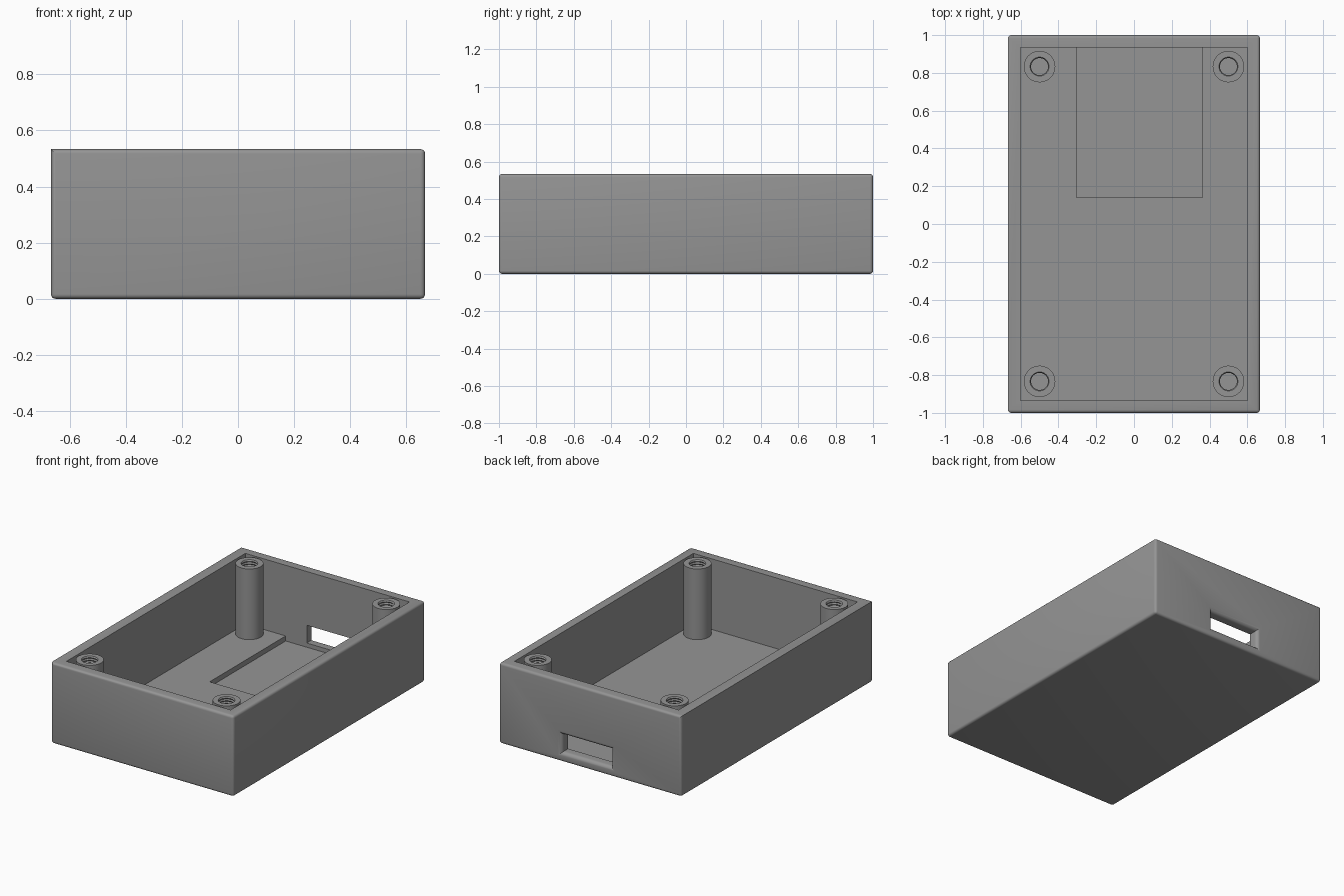
import bpy, bmesh, math

if "Cube" in bpy.data.objects:
    bpy.data.objects.remove(bpy.data.objects["Cube"], do_unlink=True)

HALF_X, HALF_Y, HEIGHT = 0.6667, 1.0, 0.5333
WALL = 0.0667
FILLET = 0.0167

grey = bpy.data.materials.new("plain grey")
grey.use_nodes = True
COLOUR = (0.3, 0.3, 0.3, 1)
grey.diffuse_color = COLOUR
grey.node_tree.nodes["Principled BSDF"].inputs["Base Color"].default_value = COLOUR


def make_object(name, bm):
    bmesh.ops.recalc_face_normals(bm, faces=bm.faces)
    mesh = bpy.data.meshes.new(name)
    bm.to_mesh(mesh)
    bm.free()
    mesh.materials.append(grey)
    obj = bpy.data.objects.new(name, mesh)
    bpy.context.collection.objects.link(obj)
    return obj


def loft(rings):
    """Skin a stack of equal-length closed rings and cap both ends."""
    bm = bmesh.new()
    loops = [[bm.verts.new(p) for p in ring] for ring in rings]
    n = len(loops[0])
    for a, b in zip(loops, loops[1:]):
        for i in range(n):
            j = (i + 1) % n
            bm.faces.new((a[i], a[j], b[j], b[i]))
    bm.faces.new(loops[0])
    bm.faces.new(loops[-1])
    return bm


def box(x0, x1, y0, y1, z0, z1):
    return loft([[(x0, y0, z), (x1, y0, z), (x1, y1, z), (x0, y1, z)]
                 for z in (z0, z1)])


def activate(obj):
    bpy.ops.object.select_all(action="DESELECT")
    obj.select_set(True)
    bpy.context.view_layer.objects.active = obj


def cut(target, cutter):
    cutter.hide_render = True
    mod = target.modifiers.new("cut", "BOOLEAN")
    mod.operation = "DIFFERENCE"
    mod.solver = "EXACT"
    mod.object = cutter
    activate(target)
    bpy.ops.object.modifier_apply(modifier=mod.name)
    bpy.data.objects.remove(cutter, do_unlink=True)


# Outer shell: every edge rounded except the top edge on the -x side
bm = box(-HALF_X, HALF_X, -HALF_Y, HALF_Y, 0, HEIGHT)


def is_sharp(edge):
    return all(v.co.x < 0 and v.co.z > 0.1 for v in edge.verts)


bmesh.ops.bevel(bm, geom=[e for e in bm.edges if not is_sharp(e)],
                offset=FILLET, segments=5, profile=0.5, affect="EDGES")
case = make_object("enclosure_case", bm)

# Main cavity and the shallow floor recess
inner_x, inner_y = HALF_X - WALL, HALF_Y - WALL
cut(case, make_object("cavity_cutter",
                      box(-inner_x, inner_x, -inner_y, inner_y, WALL, 1)))
cut(case, make_object("recess_cutter",
                      box(-0.305, 0.362, 0.14, inner_y, 0.0333, 0.3)))

# Port opening through the back wall, flaring outward with a rounded lip
X0, X1, Z0, Z1, LIP = -0.151, 0.208, 0.061, 0.178, 0.026
stations = [(0.85, 0)]
for i in range(7):
    a = math.pi / 2 * i / 6
    stations.append((HALF_Y - LIP + LIP * math.sin(a), LIP * (1 - math.cos(a))))
stations.append((HALF_Y + 0.05, LIP))
cut(case, make_object("port_cutter", loft(
    [[(X0 - g, y, Z0 - g), (X1 + g, y, Z0 - g), (X1 + g, y, Z1 + g), (X0 - g, y, Z1 + g)]
     for y, g in stations])))
activate(case)
bpy.ops.object.shade_smooth_by_angle(angle=math.radians(30))

# Screw posts: turned cylinders with a ridged blind bore
POST_R, BORE_R, RIDGE_R, PITCH, SIDES = 0.0833, 0.05, 0.045, 0.0167, 48
profile = [(POST_R, WALL - 0.01), (POST_R, HEIGHT), (BORE_R, HEIGHT)]
z = HEIGHT - PITCH / 2
while z > 0.12:
    profile += [(RIDGE_R, z), (BORE_R, z - PITCH / 2)]
    z -= PITCH


def ring(cx, cy, r, z):
    return [(cx + r * math.cos(t), cy + r * math.sin(t), z)
            for t in (2 * math.pi * i / SIDES for i in range(SIDES))]


for sy, end in ((-1, "front"), (1, "back")):
    for sx, side in ((-1, "right"), (1, "left")):
        post = make_object(f"{end}_{side}_screw_post", loft(
            [ring(sx * 0.5, sy * 0.8333, r, z) for r, z in profile]))
        activate(post)
        bpy.ops.object.shade_smooth_by_angle(angle=math.radians(30))
